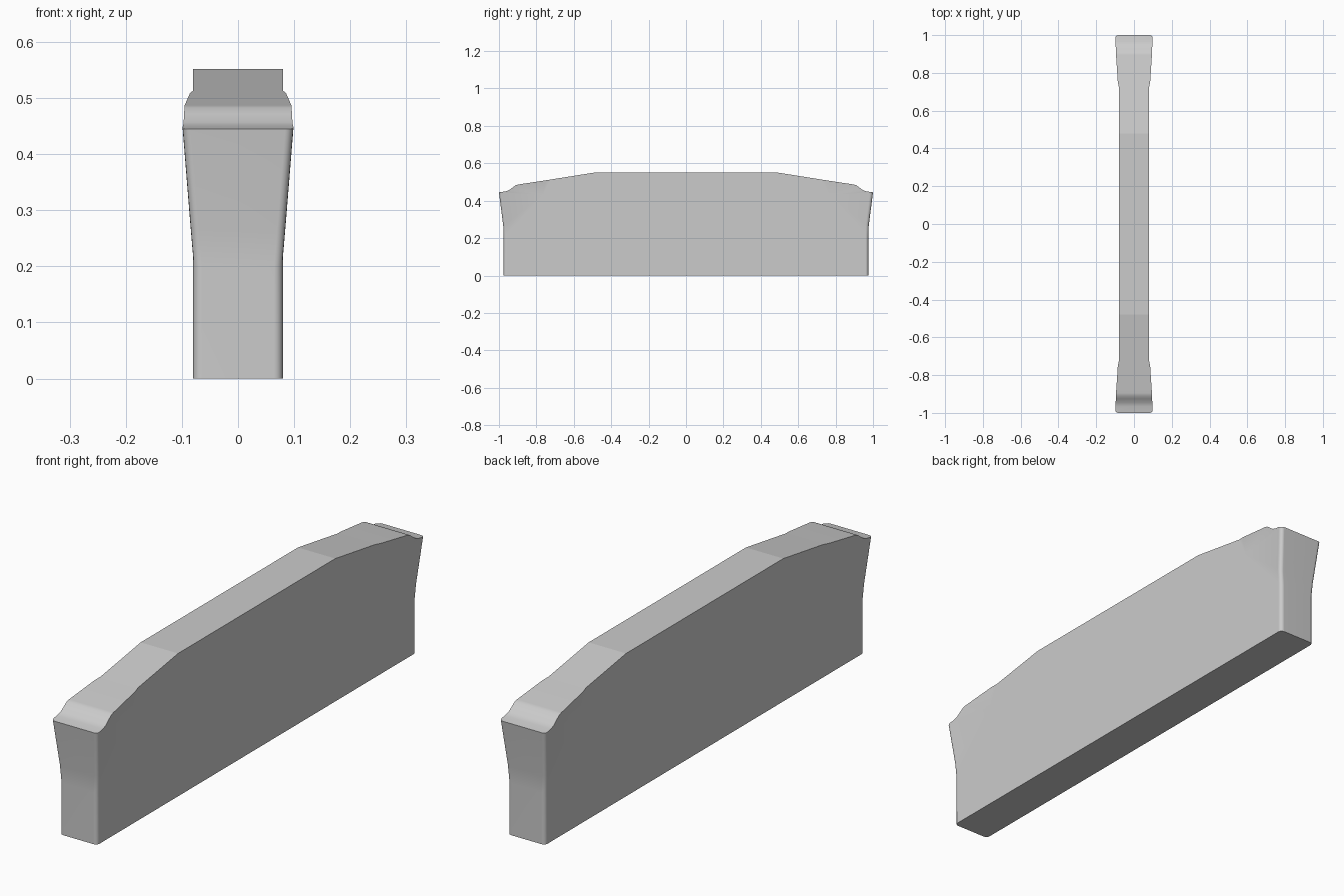
import bpy, bmesh, math

if "Cube" in bpy.data.objects:
    bpy.data.objects.remove(bpy.data.objects["Cube"])

# Half outline of the side view: (y, z, half width), bottom to top
outline = [
    (0, 0, .08), (.975, 0, .08), (.975, .2, .08), (.977, .265, .0855),
    (1, .445, .1), (.965, .45, .098), (.945, .457, .097), (.925, .472, .096),
    (.91, .483, .0955), (.895, .487, .095), (.75, .509, .0855),
    (.725, .513, .08), (.48, .552, .08), (0, .552, .08),
]

bm = bmesh.new()
weight = bm.edges.layers.float.new("bevel_weight_edge")
side = [bm.verts.new((w, y, z)) for y, z, w in outline]
mid = [bm.verts.new((0, y, z)) for y, z, w in outline]
bend = bm.verts.new((.08, .765, .43))

# Bottom, end and top surfaces
for i in range(len(outline) - 1):
    bm.faces.new((mid[i], mid[i + 1], side[i + 1], side[i]))

# Flat side wall, and the flared fan at its end
bm.faces.new(side[:3] + [bend] + side[11:])
for i in range(2, 11):
    bm.faces.new((bend, side[i], side[i + 1]))
bmesh.ops.recalc_face_normals(bm, faces=bm.faces)
if side[0].link_faces and max(bm.faces, key=lambda f: f.calc_area()).normal.x < 0:
    bmesh.ops.reverse_faces(bm, faces=bm.faces)

# Rounded upright corners; crisp ridge lines on the top
for i in (1, 2, 3):
    bm.edges.get((side[i], side[i + 1]))[weight] = 1
for i in (4, 12):
    bm.edges.get((side[i], mid[i])).smooth = False

mesh = bpy.data.meshes.new("block_body")
bm.to_mesh(mesh)
bm.free()
body = bpy.data.objects.new("block_body", mesh)
bpy.context.collection.objects.link(body)
bpy.context.view_layer.objects.active = body
body.select_set(True)

# Mirror to all four quarters, then round the corners
mirror = body.modifiers.new("mirror", 'MIRROR')
mirror.use_axis = (True, True, False)
bevel = body.modifiers.new("round_corners", 'BEVEL')
bevel.limit_method = 'WEIGHT'
bevel.width = .016
bevel.segments = 4
bpy.ops.object.convert(target='MESH')
bpy.ops.object.shade_smooth_by_angle(angle=math.radians(30), keep_sharp_edges=True)
normals = body.modifiers.new("weighted_normals", 'WEIGHTED_NORMAL')
normals.keep_sharp = True
